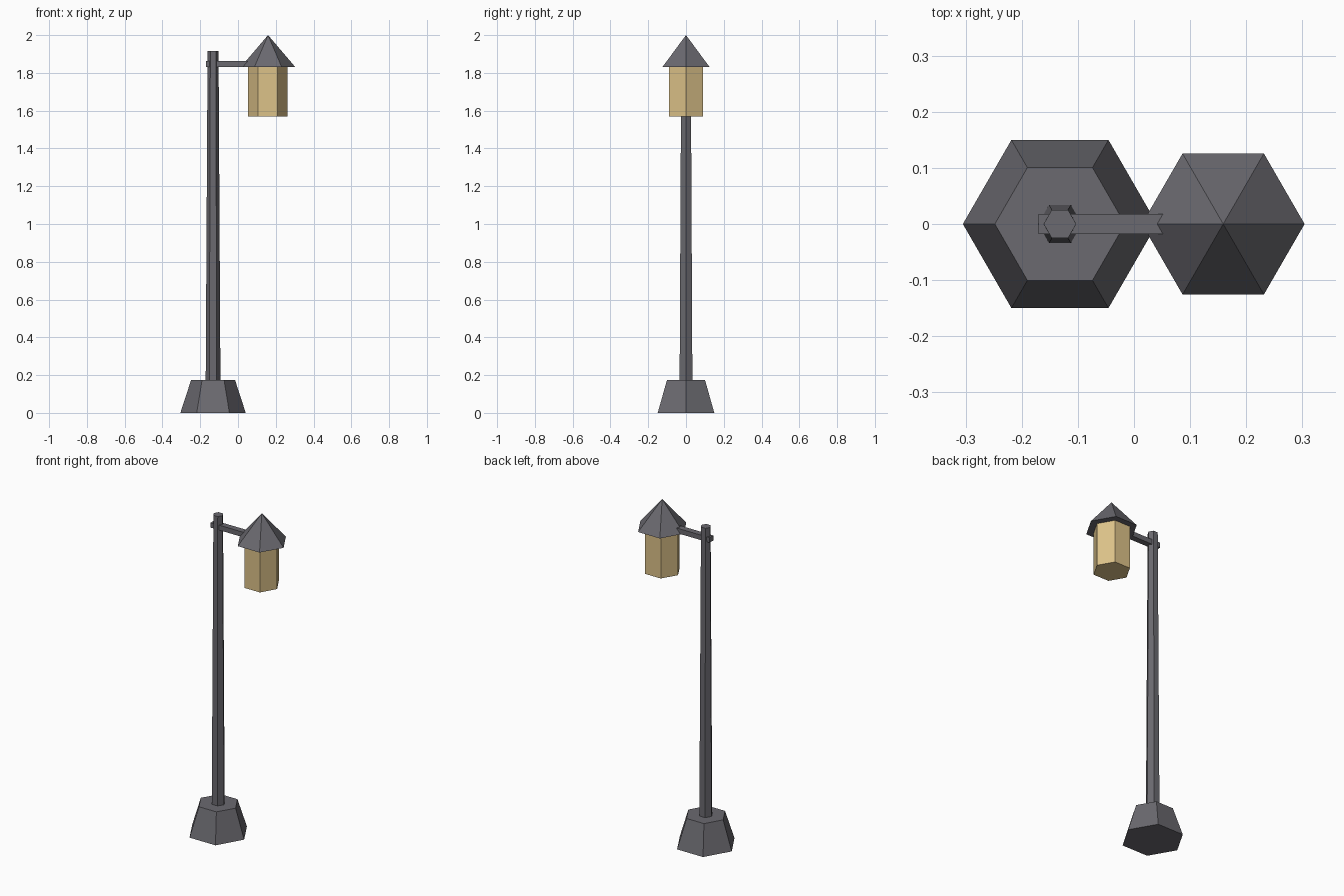
import bpy

if "Cube" in bpy.data.objects:
    bpy.data.objects.remove(bpy.data.objects["Cube"])

POST_X, LAMP_X = -0.132, 0.159


def material(name, rgb):
    m = bpy.data.materials.new(name)
    m.diffuse_color = (*rgb, 1)
    m.use_nodes = True
    m.node_tree.nodes["Principled BSDF"].inputs["Base Color"].default_value = m.diffuse_color
    return m


iron = material("dark iron", (0.145, 0.142, 0.16))
glass = material("warm glass", (0.72, 0.54, 0.25))


def hex_part(name, x, r_low, r_high, z_low, z_high, mat):
    """Six-sided tapered prism with corners pointing along x."""
    bpy.ops.mesh.primitive_cone_add(
        vertices=6, radius1=r_low, radius2=r_high, depth=z_high - z_low,
        location=(x, 0, (z_low + z_high) / 2), rotation=(0, 0, 0.5235988))
    ob = bpy.context.object
    ob.name = name
    ob.data.materials.append(mat)
    bpy.ops.object.transform_apply(location=False, rotation=True, scale=True)
    return ob


# Foot and tapered post
hex_part("base", POST_X, 0.173, 0.116, 0, 0.175, iron)
hex_part("post", POST_X, 0.039, 0.029, 0.175, 1.915, iron)

# Arm pokes slightly through the post and ends inside the roof
x0, x1, z0, z1 = -0.17, 0.12, 1.832, 1.862
bpy.ops.mesh.primitive_cube_add(size=1, location=((x0 + x1) / 2, 0, (z0 + z1) / 2))
arm = bpy.context.object
arm.name = "arm"
arm.scale = (x1 - x0, 0.036, z1 - z0)
bpy.ops.object.transform_apply(location=False, rotation=False, scale=True)
arm.data.materials.append(iron)

# Lantern body and pointed roof
hex_part("lantern_glass", LAMP_X - 0.002, 0.104, 0.104, 1.57, 1.832, glass)
hex_part("lantern_roof", LAMP_X, 0.145, 0, 1.83, 2.0, iron)
